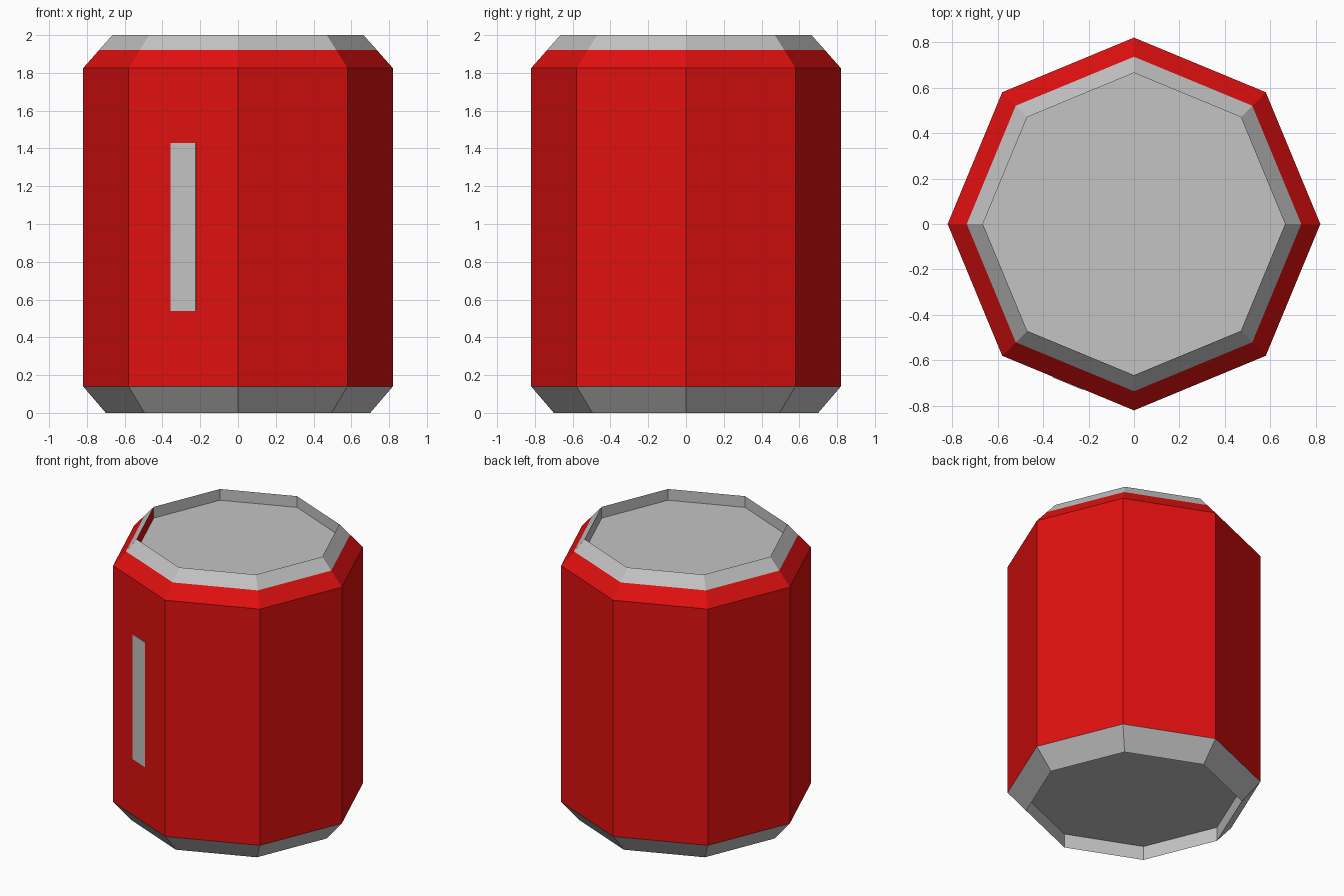
import bpy, bmesh, math
from mathutils import Vector

cube = bpy.data.objects.get("Cube")
if cube:
    bpy.data.objects.remove(cube, do_unlink=True)

SIDES = 8


def material(name, color):
    m = bpy.data.materials.new(name)
    m.use_nodes = True
    m.diffuse_color = color
    m.node_tree.nodes["Principled BSDF"].inputs["Base Color"].default_value = color
    return m


red = material("red paint", (0.75, 0.005, 0.005, 1))
grey = material("light grey metal", (0.55, 0.55, 0.55, 1))


def finish(name, bm, mats):
    mesh = bpy.data.meshes.new(name)
    bm.to_mesh(mesh)
    bm.free()
    for m in mats:
        mesh.materials.append(m)
    obj = bpy.data.objects.new(name, mesh)
    bpy.context.collection.objects.link(obj)
    return obj


def octagon_shell(name, profile, mats, cap=False):
    """Sweep (radius, height) points, listed bottom-up on the outside, round eight sides."""
    bm = bmesh.new()
    rings = []
    for r, z in profile:
        angles = [math.tau * i / SIDES for i in range(SIDES)]
        rings.append([bm.verts.new((r * math.cos(a), r * math.sin(a), z)) for a in angles])
    for low, high in zip(rings, rings[1:]):
        for i in range(SIDES):
            j = (i + 1) % SIDES
            bm.faces.new((low[i], low[j], high[j], high[i]))
    if cap == "end":
        bm.faces.new(rings[-1])
    elif cap == "start":
        bm.faces.new(rings[0][::-1])
    return finish(name, bm, mats)


# Red body with the lower part of the shoulder
octagon_shell("body", [(0.82, 0.14), (0.82, 1.825), (0.736, 1.92)], [red])

# Sharp top rim with a recessed lid
lid = octagon_shell("top_rim_and_lid", [(0.736, 1.92), (0.665, 2.0), (0.665, 1.92)],
                    [grey, red], cap="end")
# One inner wall of the rim is red
for face in lid.data.polygons:
    n = face.normal
    if abs(n.z) < 0.01 and n.x > 0.8 and 0 < n.y:
        face.material_index = 1

# Tapered foot with a recessed underside
octagon_shell("foot_and_base", [(0.70, 0.10), (0.70, 0.0), (0.82, 0.14)], [grey], cap="start")

# Thin upright stripe on the front facet beside the centre edge
angle = math.radians(-112.5)
facet = 0.82 * math.cos(math.pi / SIDES)
bm = bmesh.new()
bmesh.ops.create_cube(bm, size=1)
bmesh.ops.scale(bm, vec=Vector((0.006, 0.145, 0.89)), verts=bm.verts)
stripe = finish("front_stripe", bm, [grey])
stripe.location = (facet * math.cos(angle), facet * math.sin(angle), 0.985)
stripe.rotation_euler.z = angle
